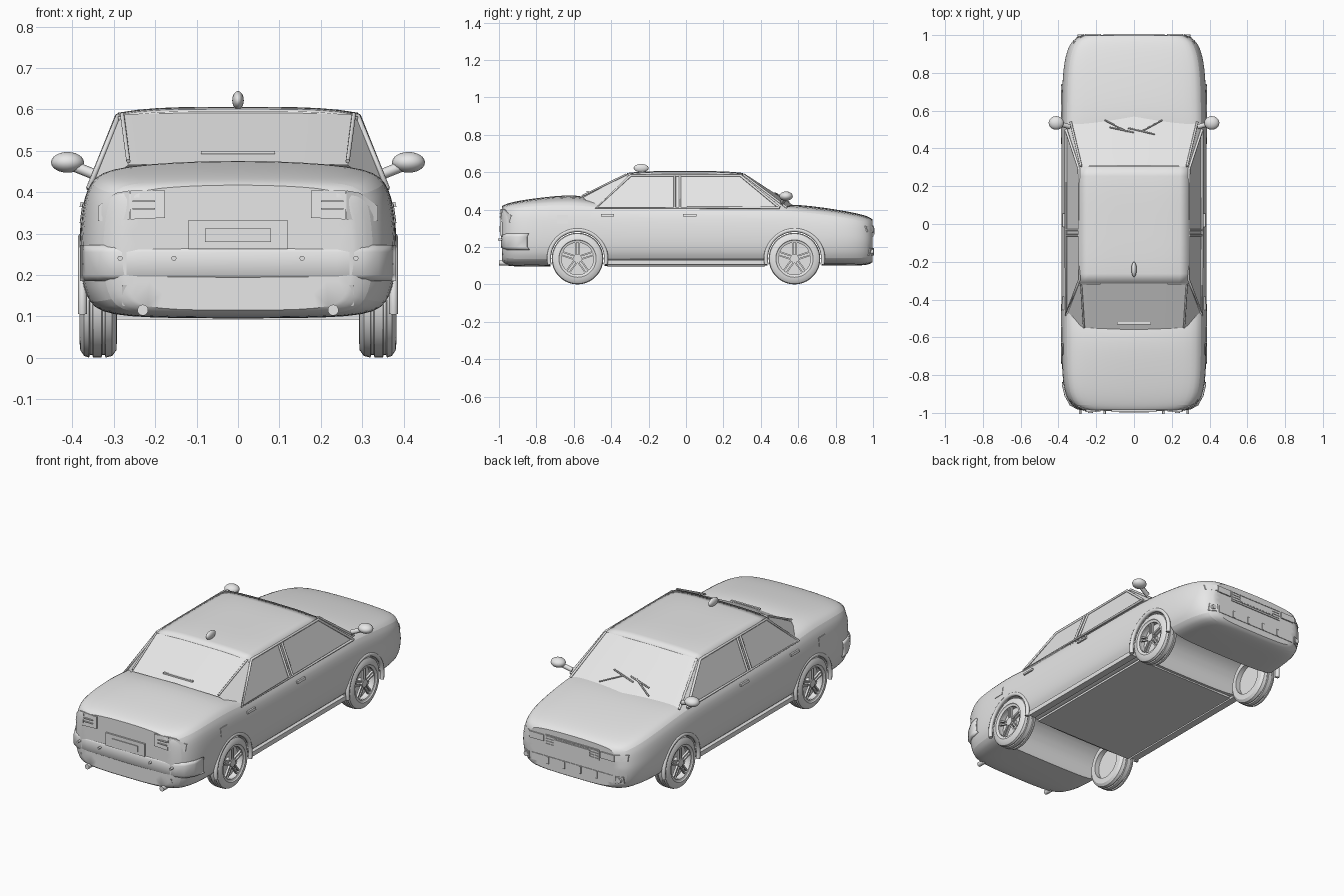
import bpy, bmesh, math
from mathutils import Vector, Matrix

if "Cube" in bpy.data.objects:
    bpy.data.objects.remove(bpy.data.objects["Cube"], do_unlink=True)

grey = bpy.data.materials.new("plain_grey")
grey.use_nodes = True
grey.diffuse_color = (0.8, 0.8, 0.8, 1)
grey.node_tree.nodes["Principled BSDF"].inputs["Base Color"].default_value = grey.diffuse_color


def finish(bm, name, angle=35):
    bmesh.ops.recalc_face_normals(bm, faces=bm.faces)
    me = bpy.data.meshes.new(name)
    bm.to_mesh(me)
    bm.free()
    ob = bpy.data.objects.new(name, me)
    bpy.context.collection.objects.link(ob)
    me.materials.append(grey)
    smooth(ob, angle)
    return ob


def smooth(ob, angle, apply=False):
    bpy.ops.object.select_all(action='DESELECT')
    ob.select_set(True)
    bpy.context.view_layer.objects.active = ob
    if apply:
        bpy.ops.object.convert(target='MESH')
    bpy.ops.object.shade_smooth_by_angle(angle=math.radians(angle))


def mirror(ob):
    m = ob.modifiers.new("mirror", 'MIRROR')
    m.use_clip = True


def box(name, centre, size, rot=None):
    bm = bmesh.new()
    m = Matrix.Translation(centre) @ (rot or Matrix()) @ Matrix.Diagonal((*size, 1))
    bmesh.ops.create_cube(bm, size=1, matrix=m)
    return finish(bm, name)


def ball(name, centre, radii):
    bm = bmesh.new()
    m = Matrix.Translation(centre) @ Matrix.Diagonal((*radii, 1))
    bmesh.ops.create_uvsphere(bm, u_segments=20, v_segments=12, radius=1, matrix=m)
    return finish(bm, name, 80)


def cylinder(name, centre, r, depth, axis):
    bm = bmesh.new()
    m = Matrix.Translation(centre) @ Matrix.Rotation(math.pi / 2, 4, 'Y' if axis == 'X' else 'X')
    bmesh.ops.create_cone(bm, cap_ends=True, segments=48, radius1=r, radius2=r, depth=depth, matrix=m)
    return finish(bm, name)


def bar(name, pts, r):
    cu = bpy.data.curves.new(name, 'CURVE')
    cu.dimensions = '3D'
    cu.bevel_depth, cu.bevel_resolution, cu.use_fill_caps = r, 2, True
    sp = cu.splines.new('POLY')
    sp.points.add(len(pts) - 1)
    for p, co in zip(sp.points, pts):
        p.co = (*co, 1)
    ob = bpy.data.objects.new(name, cu)
    bpy.context.collection.objects.link(ob)
    cu.materials.append(grey)
    return ob


def lathe(name, profile, y, z, side):
    bm = bmesh.new()
    vs = [bm.verts.new((side * x, y, z + r)) for x, r in profile]
    edges = [bm.edges.new((vs[i], vs[(i + 1) % len(vs)])) for i in range(len(vs))]
    bmesh.ops.spin(bm, geom=vs + edges, cent=(0, y, z), axis=(1, 0, 0), angle=2 * math.pi, steps=36)
    bmesh.ops.remove_doubles(bm, verts=bm.verts, dist=0.0005)
    return finish(bm, name, 30)


# Body shell: y, half width, bottom, shoulder height, top height
stations = [(-.985, .28, .115, .39, .42), (-.968, .33, .10, .405, .432), (-.9, .372, .095, .42, .45),
            (-.78, .385, .095, .43, .468), (-.57, .387, .098, .43, .492), (-.46, .387, .1, .418, .44),
            (0, .387, .1, .413, .418), (.45, .387, .1, .412, .42), (.57, .387, .1, .402, .436),
            (.8, .382, .1, .376, .405), (.92, .36, .1, .354, .382), (.978, .325, .105, .338, .365),
            (.998, .28, .12, .325, .35)]
bm = bmesh.new()
crease = bm.edges.layers.float.new("crease_edge")
rings = []
for y, w, zb, zs, zt in stations:
    half = [(0, zb), (.78 * w, zb), (.95 * w, zb + .03), (w, zb + .12), (.985 * w, zs - .08),
            (.935 * w, zs), (.78 * w, zs + .7 * (zt - zs)), (0, zt)]
    rings.append([bm.verts.new((x, y, z)) for x, z in half])
for a, b in zip(rings, rings[1:]):
    for i in range(len(a) - 1):
        bm.faces.new((a[i], a[i + 1], b[i + 1], b[i]))
for ring in (rings[0], rings[-1]):
    bm.faces.new(ring)
    for p, q in zip(ring, ring[1:]):
        bm.edges.get((p, q))[crease] = 1
body = finish(bm, "body_shell")
mirror(body)
body.modifiers.new("round", 'SUBSURF').levels = 2
AXLES, HUB = (-.58, .58), .138
cutters = []
for y in AXLES:
    c = cylinder("wheel_well_cutter", (0, y, HUB), .15, 1, 'X')
    c.hide_render = True
    cutters.append(c)
    m = body.modifiers.new("wheel_well", 'BOOLEAN')
    m.operation, m.object, m.solver = 'DIFFERENCE', c, 'EXACT'
smooth(body, 35, apply=True)
for c in cutters:
    bpy.data.objects.remove(c, do_unlink=True)
bpy.context.view_layer.update()


def plate(name, outline, axis, d, depth=.007):
    """Thin plate laid on the body; outline is (u, z), seen along the axis from side d."""
    bm = bmesh.new()
    out, back = [], []
    for u, z in outline:
        o = Vector((u, 2 * d, z)) if axis == 'Y' else Vector((2 * d, u, z))
        n = Vector((0, d, 0)) if axis == 'Y' else Vector((d, 0, 0))
        hit, p, _, _ = body.ray_cast(o, -n)
        p = p if hit else o - n * 1.1
        out.append(bm.verts.new(p + n * depth))
        back.append(bm.verts.new(p - n * .012))
    bm.faces.new(out)
    bm.faces.new(back[::-1])
    for i in range(len(out)):
        j = (i + 1) % len(out)
        bm.faces.new((out[i], back[i], back[j], out[j]))
    return finish(bm, name)


def rect(u0, u1, z0, z1):
    return [(u0, z0), (u1, z0), (u1, z1), (u0, z1)]


# Cabin glass: bottom and top outline of one half
low = [(0, -.56, .475), (.265, -.55, .465), (.358, -.49, .4), (.358, .5, .4), (.335, .54, .405), (0, .57, .425)]
top = [(0, -.31, .594), (.28, -.32, .588), (.288, -.295, .582), (.29, .29, .582), (.28, .305, .588), (0, .31, .594)]
bm = bmesh.new()
a, b = ([bm.verts.new(p) for p in line] for line in (low, top))
for i in range(5):
    bm.faces.new((a[i], a[i + 1], b[i + 1], b[i]))
mirror(finish(bm, "cabin_windows", 5))

# Crowned roof
bm = bmesh.new()
bmesh.ops.create_grid(bm, x_segments=12, y_segments=12, size=1)
for v in bm.verts:
    x, y = v.co.x, v.co.y
    v.co = (.29 * x, .31 * y - .005, .606 - .014 * x ** 4 - .01 * y ** 4)
roof = finish(bm, "roof")
s = roof.modifiers.new("thickness", 'SOLIDIFY')
s.thickness = .016

# Pillars, rails, mirrors and side details
for s in (1, -1):
    side = "left" if s > 0 else "right"
    frame = [(s * x, y, z) for x, y, z in ((.36, .5, .41), (.291, .29, .583), (.289, -.295, .583),
                                           (.36, -.48, .41), (.36, .5, .41))]
    bar(side + "_window_frame", frame, .007)
    for y in (-.06, -.032):
        bar(side + "_centre_pillar", [(s * .36, y, .41), (s * .291, y, .583)], .006)
    bar(side + "_windshield_edge", [(s * .335, .54, .41), (s * .28, .305, .588)], .006)
    bar(side + "_rear_window_edge", [(s * .265, -.55, .475), (s * .28, -.32, .588)], .005)
    ball(side + "_mirror", (s * .412, .535, .472), (.04, .036, .025))
    bar(side + "_mirror_stalk", [(s * .34, .515, .44), (s * .395, .53, .462)], .013)
    box(side + "_sill", (s * .352, 0, .118), (.04, .84, .025))
    for y in (.02, -.42):
        plate(side + "_door_handle", rect(y - .035, y + .035, .364, .376), 'X', s, .009)
    plate(side + "_fuel_flap", rect(-.69, -.63, .325, .372), 'X', s, .003)
    for y in AXLES:
        arc = [math.radians(t) for t in range(-12, 193, 6)]
        bar(side + "_arch_trim", [(s * .376, y + .153 * math.cos(t), HUB + .153 * math.sin(t)) for t in arc], .011)

    # Tail lights in an inner and an outer piece
    inner = [(.177, .338), (.26, .334), (.26, .404), (.177, .404)]
    outer = [(.262, .334), (.338, .33), (.338, .366), (.295, .398), (.262, .404)]
    for part, shape in (("inner", inner), ("outer", outer)):
        plate(f"{side}_{part}_tail_light", [(s * u, z) for u, z in shape], 'Y', -1)
    for z in (.358, .376):
        plate(side + "_tail_light_strip", rect(s * .2, s * .255, z, z + .004), 'Y', -1, .011)
    cylinder(side + "_exhaust", (s * .23, -.975, .115), .013, .05, 'Y')
    for x in (.155, .285):
        cylinder(side + "_parking_sensor", (s * x, -.99, .24), .006, .03, 'Y')

    # Headlights, side mesh and fog lamps
    plate(side + "_headlight_inner", rect(s * .175, s * .26, .275, .31), 'Y', 1)
    plate(side + "_headlight_outer", rect(s * .262, s * .32, .28, .312), 'Y', 1)
    plate(side + "_fog_lamp", rect(s * .265, s * .305, .155, .195), 'Y', 1)
    cylinder(side + "_fog_lens", (s * .285, .985, .175), .013, .035, 'Y')

# Rear: bumper band wrapping the corners
bm = bmesh.new()
path = [(0, -.99), (.24, -.988), (.3, -.982), (.34, -.96), (.368, -.91), (.382, -.85)]
rows = [[bm.verts.new((x, y + dy, z)) for x, y in path]
        for z, dy in ((.185, .012), (.2, 0), (.255, 0), (.272, .008))]
for r0, r1 in zip(rows, rows[1:]):
    for i in range(len(path) - 1):
        bm.faces.new((r0[i], r0[i + 1], r1[i + 1], r1[i]))
bumper = finish(bm, "rear_bumper", 50)
mirror(bumper)
bumper.modifiers.new("thickness", 'SOLIDIFY').thickness = .01
plate("rear_lower_panel", rect(-.28, .28, .125, .175), 'Y', -1, .004)
plate("plate_surround", rect(-.12, .12, .262, .333), 'Y', -1, .009)
plate("number_plate", rect(-.08, .08, .28, .312), 'Y', -1, .013)
box("brake_light_bar", (0, -.525, .496), (.18, .012, .008))

# Front: grille, intake and bars
plate("grille_frame", rect(-.165, .165, .255, .315), 'Y', 1, .005)
plate("grille_centre", rect(-.11, .11, .268, .302), 'Y', 1, .009)
for i in range(4):
    z = .264 + i * .014
    plate("grille_slat", rect(-.16, .16, z, z + .004), 'Y', 1, .008)
plate("lower_intake", rect(-.25, .25, .155, .195), 'Y', 1, .003)
for x in (-.15, -.05, .05, .15):
    plate("intake_bar", rect(x - .006, x + .006, .155, .195), 'Y', 1, .008)

# Wipers, antenna and floor
glass = lambda x, y: (x, y, .425 + (.57 - y) * .65 - .012 * abs(x) + .004)
for p, q in (((-.155, .55), (-.04, .49)), ((-.13, .512), (0, .485)),
             ((.15, .55), (.04, .49)), ((-.03, .508), (.11, .475))):
    bar("wiper", [glass(*p), glass(*q)], .004)
ball("roof_antenna", (0, -.24, .622), (.014, .04, .022))
box("floor_panel", (0, 0, .098), (.62, .84, .012))

# Wheels: grooved tyre, rim dish, hub and five spokes
tyre = [(.292, .09), (.294, .12), (.304, .134), (.32, .138), (.322, .132), (.328, .132), (.33, .138), (.35, .138),
        (.352, .132), (.358, .132), (.36, .138), (.372, .134), (.381, .12), (.383, .1), (.374, .092)]
for y in AXLES:
    for s in (1, -1):
        lathe("tyre", tyre, y, HUB, s)
        lathe("rim_ring", [(.36, .088), (.376, .086), (.379, .097), (.36, .099)], y, HUB, s)
        cylinder("rim_dish", (s * .33, y, HUB), .097, .02, 'X')
        cylinder("hub", (s * .358, y, HUB), .022, .036, 'X')
        for k in range(5):
            turn = Matrix.Rotation(math.radians(90 + 72 * k), 4, 'X')
            for off in (-.009, .009):
                c = Vector((s * .366, y, HUB)) + turn @ Vector((0, .052, off))
                box("spoke", c, (.012, .078, .008), turn)
